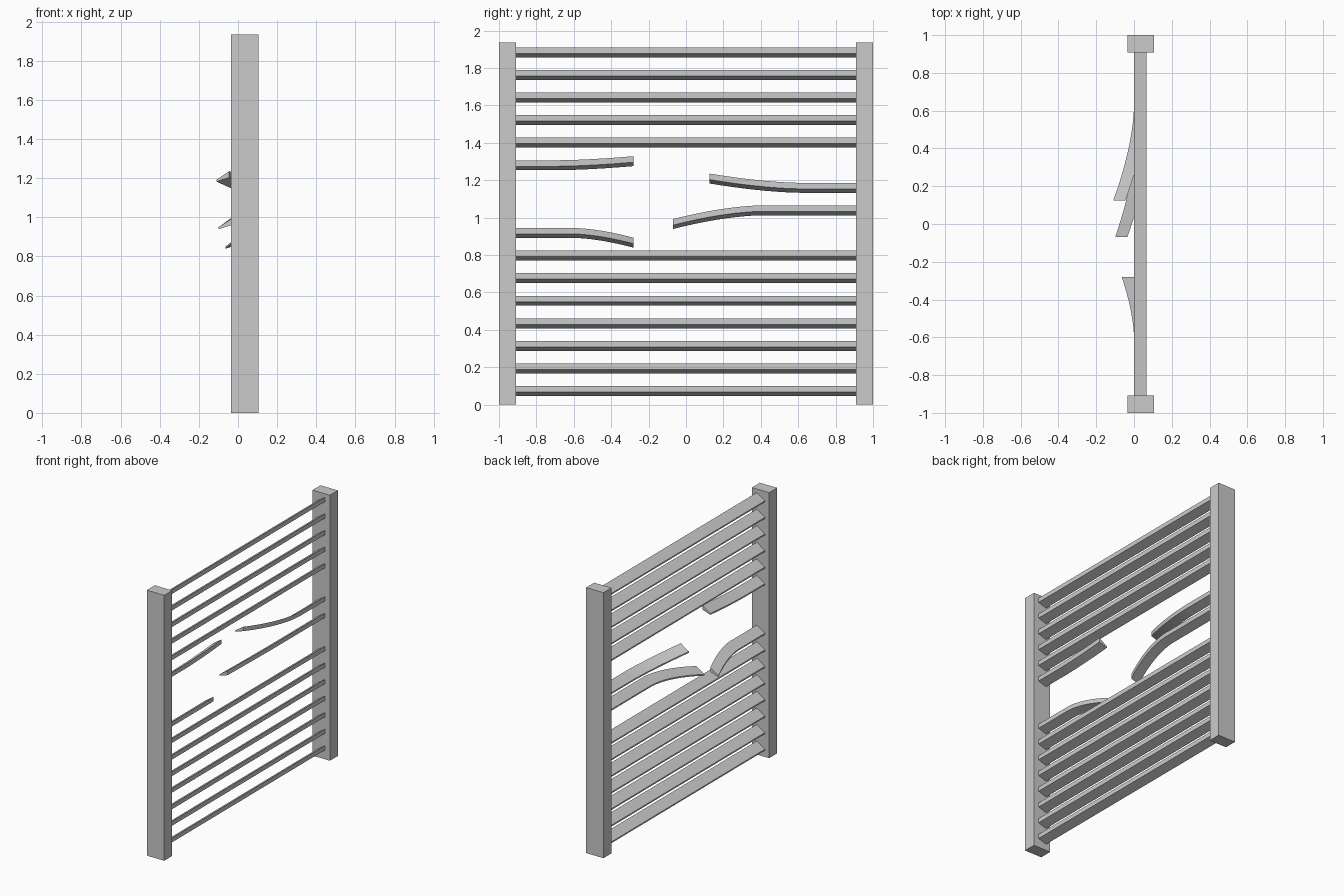
import bpy, bmesh

if "Cube" in bpy.data.objects:
    bpy.data.objects.remove(bpy.data.objects["Cube"])

PITCH = 0.1207          # vertical slat spacing
POST_IN = 0.908         # inner face of the posts
# wedge cross-section (x, z) of one slat, lowest row
PROFILE = [(0.0, 0.046), (0.065, 0.067), (0.065, 0.099), (0.0, 0.056)]


def add_object(name, bm):
    bmesh.ops.recalc_face_normals(bm, faces=bm.faces)
    mesh = bpy.data.meshes.new(name)
    bm.to_mesh(mesh)
    bm.free()
    obj = bpy.data.objects.new(name, mesh)
    bpy.context.collection.objects.link(obj)
    return obj


def box(name, x0, x1, y0, y1, z0, z1):
    bm = bmesh.new()
    bmesh.ops.create_cube(bm, size=1)
    for v in bm.verts:
        v.co = ((x0 + x1) / 2 + v.co.x * (x1 - x0),
                (y0 + y1) / 2 + v.co.y * (y1 - y0),
                (z0 + z1) / 2 + v.co.z * (z1 - z0))
    return add_object(name, bm)


def slat(name, row, stations):
    """Sweep the wedge along (y, x offset, z offset) stations."""
    bm = bmesh.new()
    rings = [[bm.verts.new((x + dx, y, z + row * PITCH + dz)) for x, z in PROFILE]
             for y, dx, dz in stations]
    n = len(PROFILE)
    for a, b in zip(rings, rings[1:]):
        for i in range(n):
            j = (i + 1) % n
            bm.faces.new((a[i], a[j], b[j], b[i]))
    bm.faces.new(rings[0])
    bm.faces.new(rings[-1])
    return add_object(name, bm)


def broken_slat(name, row, y_root, y_bend, y_tip, dx, dz, steps=10):
    stations = [(y_root, 0, 0)]
    for k in range(steps + 1):
        t = k / steps
        f = t ** 1.65
        stations.append((y_bend + (y_tip - y_bend) * t, dx * f, dz * f))
    obj = slat(name, row, stations)
    bpy.context.view_layer.objects.active = obj
    obj.select_set(True)
    bpy.ops.object.shade_smooth_by_angle(angle=0.35)
    obj.select_set(False)


# side posts
box("left_post", -0.035, 0.105, -1.0, -POST_IN, 0, 1.935)
box("right_post", -0.035, 0.105, POST_IN, 1.0, 0, 1.935)

# intact slats
for row in range(16):
    if row not in (7, 8, 9, 10):
        slat(f"slat_{row}", row, [(-POST_IN, 0, 0), (POST_IN, 0, 0)])

# snapped and bent slats around the hole
broken_slat("broken_slat_lower_left", 7, -POST_IN, -0.60, -0.28, -0.065, -0.052)
broken_slat("broken_slat_lower_right", 8, POST_IN, 0.40, -0.07, -0.10, -0.073)
broken_slat("broken_slat_upper_right", 9, POST_IN, 0.62, 0.125, -0.11, 0.05)
broken_slat("broken_slat_upper_left", 10, -POST_IN, -0.70, -0.28, 0.0, 0.022)
